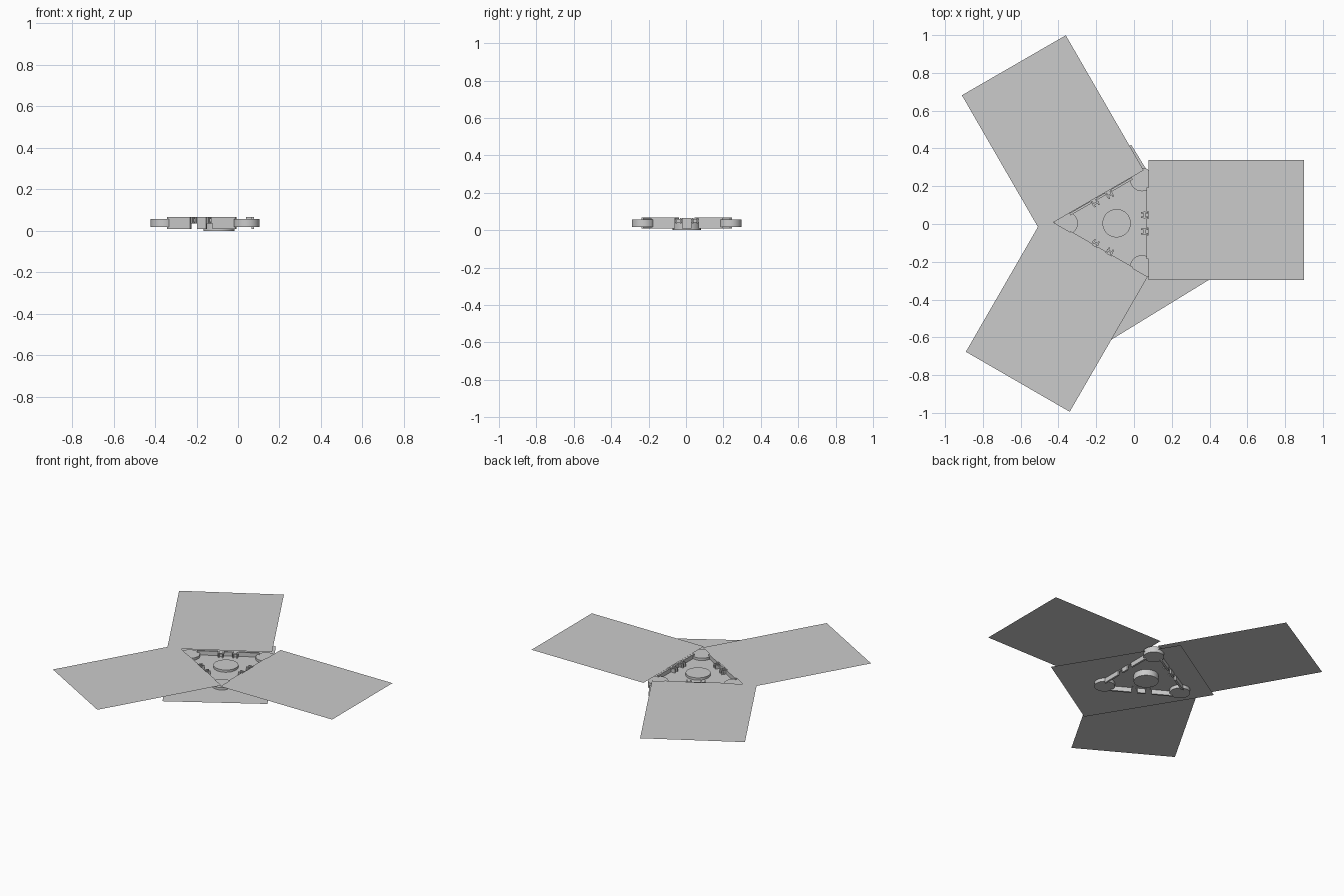
import bpy, bmesh
from math import radians, pi
from mathutils import Matrix, Vector

old = bpy.data.objects.get("Cube")
if old:
    bpy.data.objects.remove(old, do_unlink=True)

# Single plain grey
grey = bpy.data.materials.new("plain_grey")
grey.use_nodes = True
colour = (0.6, 0.6, 0.6, 1)
grey.diffuse_color = colour
grey.node_tree.nodes["Principled BSDF"].inputs["Base Color"].default_value = colour

HUB = Vector((-0.092, 0.004, 0))


def finish(name, bm):
    mesh = bpy.data.meshes.new(name)
    bm.to_mesh(mesh)
    bm.free()
    mesh.materials.append(grey)
    obj = bpy.data.objects.new(name, mesh)
    bpy.context.collection.objects.link(obj)
    return obj


def panel(name, x, y, z, degrees):
    """Flat rectangular sheet, long axis turned by the given angle."""
    bm = bmesh.new()
    m = Matrix.Translation((x, y, z)) @ Matrix.Rotation(radians(degrees), 4, 'Z')
    bmesh.ops.create_grid(bm, x_segments=1, y_segments=1, size=0.5,
                          matrix=m @ Matrix.Diagonal((0.825, 0.635, 1, 1)))
    finish(name, bm)


def disc(name, centre, radius, low, high):
    bm = bmesh.new()
    m = Matrix.Translation(centre + Vector((0, 0, (low + high) / 2)))
    bmesh.ops.create_cone(bm, cap_ends=True, segments=48, radius1=radius,
                          radius2=radius, depth=high - low, matrix=m)
    obj = finish(name, bm)
    bpy.context.view_layer.objects.active = obj
    obj.select_set(True)
    bpy.ops.object.shade_smooth_by_angle(angle=radians(40))
    obj.select_set(False)


def block(name, turn, x0, x1, y0, y1, z0, z1):
    """Box placed relative to the hub centre, on the side given by turn."""
    bm = bmesh.new()
    size = Matrix.Diagonal((x1 - x0, y1 - y0, z1 - z0, 1))
    mid = Matrix.Translation(((x0 + x1) / 2, (y0 + y1) / 2, (z0 + z1) / 2))
    bmesh.ops.create_cube(bm, size=1, matrix=Matrix.Translation(HUB) @ turn @ mid @ size)
    finish(name, bm)


# Three outstretched panels and the lower panel under the hub
panel("right_panel", 0.488, 0.022, 0.07, 0)
panel("back_panel", -0.43, 0.483, 0.07, 120)
panel("front_panel", -0.409, -0.478, 0.07, 240)
panel("lower_panel", -0.07, -0.098, 0.04, 121.5)

# Central disc
disc("centre_disc", HUB, 0.075, 0.0, 0.055)

# Triangular frame: one corner disc, two rails and a clip set per side
for i in range(3):
    turn = Matrix.Rotation(i * 2 * pi / 3, 4, 'Z')
    corner = HUB + turn @ Matrix.Rotation(pi / 3, 4, 'Z') @ Vector((0.267, 0, 0))
    disc(f"corner_disc_{i}", corner, 0.062, 0.018, 0.056)
    block(f"middle_rail_{i}", turn, 0.158, 0.17, -0.025, 0.025, 0.01, 0.066)
    for side, label in ((1, "a"), (-1, "b")):
        ends = sorted((side * 0.062, side * 0.19))
        block(f"rail_{i}{label}", turn, 0.158, 0.17, *ends, 0.01, 0.067)
        # Hinge clip: crossbar with a cheek at each end
        ends = sorted((side * 0.025, side * 0.062))
        block(f"clip_bar_{i}{label}", turn, 0.142, 0.152, *ends, 0.042, 0.06)
        for y in (0.032, 0.056):
            block(f"clip_cheek_{i}{label}", turn, 0.13, 0.166,
                  side * y - 0.004, side * y + 0.004, 0.036, 0.066)
